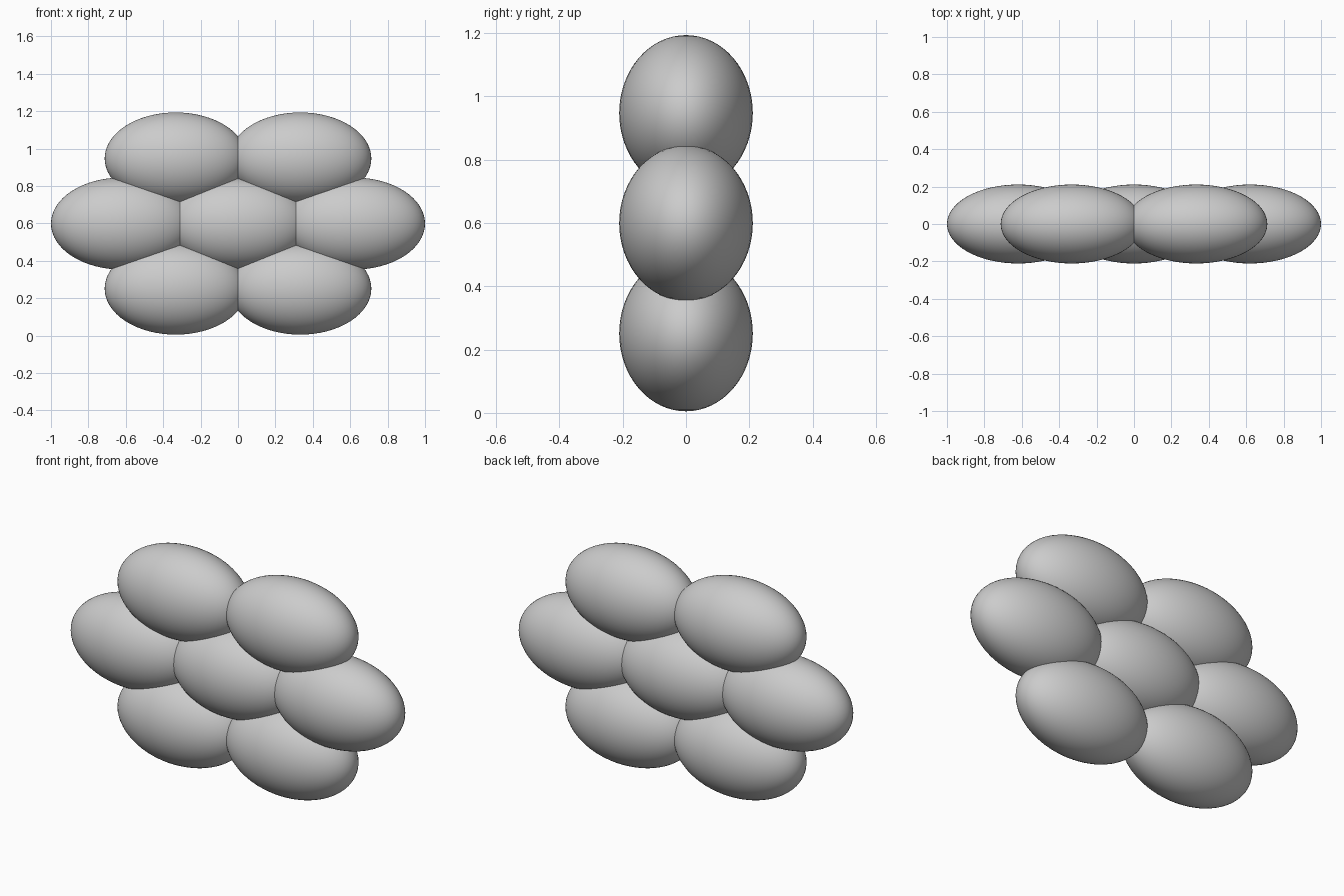
import bpy

if "Cube" in bpy.data.objects:
    bpy.data.objects.remove(bpy.data.objects["Cube"])

RADII = (0.38, 0.211, 0.246)


def lobe(name, x, z):
    # smooth ellipsoid made from a unit sphere
    bpy.ops.mesh.primitive_uv_sphere_add(segments=64, ring_count=32, radius=1, location=(x, 0, z))
    ob = bpy.context.object
    ob.name = name
    ob.scale = RADII
    bpy.ops.object.transform_apply(location=False, rotation=False, scale=True)
    bpy.ops.object.shade_smooth()


# middle row of three
lobe("centre_lobe", 0, 0.599)
for side, s in (("left", -1), ("right", 1)):
    lobe(f"{side}_middle_lobe", s * 0.62, 0.599)
    # upper and lower pairs, nested between the middle lobes
    lobe(f"{side}_upper_lobe", s * 0.333, 0.947)
    lobe(f"{side}_lower_lobe", s * 0.333, 0.251)
